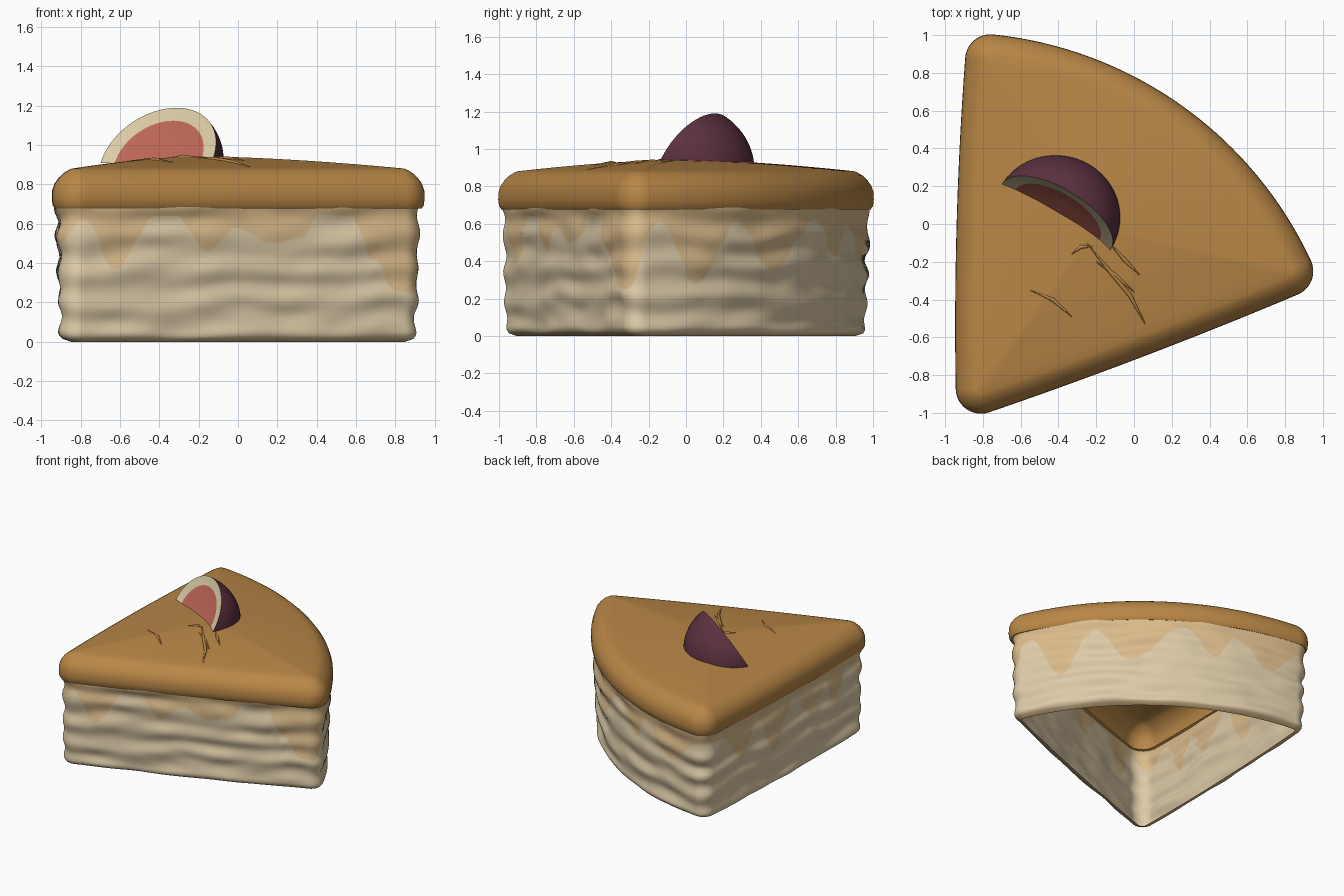
import bpy
import bmesh
import math
from mathutils import Vector, noise
from mathutils.bvhtree import BVHTree

if "Cube" in bpy.data.objects:
    bpy.data.objects.remove(bpy.data.objects["Cube"])


def material(name, red, green, blue):
    """Flat material from display colour values."""
    linear = [((c / 255 + 0.055) / 1.055) ** 2.4 for c in (red, green, blue)] + [1]
    mat = bpy.data.materials.new(name)
    mat.use_nodes = True
    mat.diffuse_color = linear
    mat.node_tree.nodes["Principled BSDF"].inputs["Base Color"].default_value = linear
    return mat


CREAM = material("cream sponge", 222, 203, 168)
DRIP = material("soaked drip", 220, 188, 140)
ICING = material("caramel icing", 184, 134, 70)
SKIN = material("purple skin", 92, 48, 64)
PITH = material("pale pith", 222, 206, 168)
FLESH = material("red flesh", 192, 104, 88)


def loft(bm, rings, mat_of_row=lambda row: 0, cap=False):
    """Join closed rings of equal length into a skin, optionally capping the last."""
    loops = [[bm.verts.new(p) for p in ring] for ring in rings]
    for row, (low, high) in enumerate(zip(loops, loops[1:])):
        for i in range(len(low)):
            j = (i + 1) % len(low)
            face = bm.faces.new((low[i], low[j], high[j], high[i]))
            face.material_index = mat_of_row(row)
    if cap:
        centre = sum((v.co for v in loops[-1]), Vector()) / len(loops[-1])
        tip = bm.verts.new(centre)
        for i, v in enumerate(loops[-1]):
            face = bm.faces.new((v, loops[-1][(i + 1) % len(loops[-1])], tip))
            face.material_index = mat_of_row(len(rings) - 1)


def finish(bm, name, mats, angle=50):
    mesh = bpy.data.meshes.new(name)
    bm.to_mesh(mesh)
    bm.free()
    obj = bpy.data.objects.new(name, mesh)
    bpy.context.collection.objects.link(obj)
    for mat in mats:
        mesh.materials.append(mat)
    bpy.ops.object.select_all(action="DESELECT")
    bpy.context.view_layer.objects.active = obj
    obj.select_set(True)
    bpy.ops.object.shade_smooth_by_angle(angle=math.radians(angle))
    return obj


# Slice plan: three corners joined by bowed edges, rounded by radius r
CORNERS = [Vector(c) for c in ((-0.81, -0.87), (0.815, -0.25), (-0.76, 0.87))]
BOWS = (0.015, 0.255, 0.02)
EDGE_STEPS, CORNER_STEPS = 130, 18


def edge_arc(k):
    a, b = CORNERS[k], CORNERS[(k + 1) % 3]
    half, bow = (b - a).length / 2, BOWS[k]
    radius = (half ** 2 + bow ** 2) / (2 * bow)
    normal = Vector((b.y - a.y, a.x - b.x)).normalized()
    mid = math.atan2(normal.y, normal.x)
    spread = math.asin(half / radius)
    return (a + b) / 2 - normal * (radius - bow), radius, mid - spread, mid + spread


def outline():
    """List of (core point, outward normal, position along the edge loop)."""
    points = []
    for k in range(3):
        centre, radius, start, end = edge_arc(k)
        for i in range(EDGE_STEPS):
            t = i / EDGE_STEPS
            angle = start + (end - start) * t
            n = Vector((math.cos(angle), math.sin(angle)))
            points.append((centre + n * radius, n, k + 0.9 * t))
        turn = (edge_arc((k + 1) % 3)[2] - end) % math.tau
        for i in range(CORNER_STEPS):
            t = i / CORNER_STEPS
            n = Vector((math.cos(end + turn * t), math.sin(end + turn * t)))
            points.append((CORNERS[(k + 1) % 3], n, k + 0.9 + 0.1 * t))
    return points


PLAN = outline()

# Drip edge: (position along the loop, height) of crests and troughs
DRIPS = ((0, .62), (.08, .37), (.2, .64), (.25, .64), (.34, .46), (.42, .58), (.52, .5),
         (.6, .53), (.66, .65), (.74, .64), (.81, .42), (.87, .26), (.93, .25), (1.03, .61),
         (1.13, .28), (1.24, .61), (1.35, .35), (1.52, .63), (1.62, .42), (1.68, .6),
         (1.8, .4), (1.92, .6), (2.05, .6), (2.17, .37), (2.26, .6), (2.36, .28),
         (2.48, .62), (2.6, .4), (2.68, .6), (2.74, .36), (2.82, .62), (2.92, .5), (3, .62))


def drip_height(s):
    for (s0, z0), (s1, z1) in zip(DRIPS, DRIPS[1:]):
        if s <= s1:
            t = (s - s0) / (s1 - s0)
            return z0 + (z1 - z0) * (1 - math.cos(math.pi * t)) / 2


# Sponge walls: an open shell with uneven layers
WALL_TOP, WALL_BOTTOM = 0.69, 0.015
LOWER, UPPER = 36, 14


def wall_point(core, n, z):
    p = core + n * 0.1
    wobble = noise.noise((p.x * 2, p.y * 2, z * 3))
    lumps = noise.noise((p.x * 4, p.y * 4, z * 11))
    layers = math.sin(math.tau * (z / 0.17 + 0.12) + 2.2 * wobble)
    r = 0.085 + 0.025 * z / WALL_TOP + 0.008 * layers + 0.012 * lumps
    r -= 0.03 * max(0, 1 - z / 0.05) ** 2
    p = core + n * r
    return (p.x, p.y, z)


def wall_ring(row):
    ring = []
    for core, n, s in PLAN:
        edge = drip_height(s)
        if row <= LOWER:
            z = WALL_BOTTOM + (edge - WALL_BOTTOM) * row / LOWER
        else:
            z = edge + (WALL_TOP - edge) * (row - LOWER) / UPPER
        ring.append(wall_point(core, n, z))
    return ring


bm = bmesh.new()
lip = [(c.x + n.x * 0.035, c.y + n.y * 0.035, 0.0) for c, n, s in PLAN]
rows = [lip] + [wall_ring(row) for row in range(LOWER + UPPER + 1)]
loft(bm, rows, lambda row: 1 if row == 0 or row > LOWER else 0)
finish(bm, "sponge_walls", [CREAM, DRIP], 80)

# Icing: rounded rim rising to a gentle crown
RIM = ((.1, .685), (.118, .677), (.13, .695), (.134, .73), (.132, .77), (.12, .805),
       (.1, .833), (.075, .857), (.05, .873), (.03, .881))
rings = [[(c.x + n.x * r, c.y + n.y * r, z) for c, n, s in PLAN] for r, z in RIM]
crown, (edge_r, edge_z) = Vector((-0.2, -0.02)), RIM[-1]
for step in range(1, 14):
    t = 1 - step / 14
    ring = []
    for c, n, s in PLAN:
        p = crown + (c + n * edge_r - crown) * t
        ring.append((p.x, p.y, edge_z + 0.062 * (1 - t ** 1.6)))
    rings.append(ring)
bm = bmesh.new()
loft(bm, rings, cap=True)
surface = BVHTree.FromBMesh(bm)
finish(bm, "icing", [ICING], 80)

# Small ridges torn into the icing
RIDGES = (((-.55, -.35), (-.43, -.4), (-.33, -.49)),
          ((-.25, -.1), (-.12, -.26), (-.02, -.38), (.06, -.53)),
          ((-.2, -.2), (-.1, -.27), (0, -.36)),
          ((-.13, -.1), (-.05, -.19), (.03, -.27)),
          ((-.33, -.16), (-.28, -.12), (-.22, -.12)))
for path in RIDGES:
    curve = bpy.data.curves.new("icing_ridge", "CURVE")
    curve.dimensions = "3D"
    curve.bevel_depth, curve.bevel_resolution = 0.011, 2
    spline = curve.splines.new("POLY")
    spline.points.add(len(path) - 1)
    for i, (point, (x, y)) in enumerate(zip(spline.points, path)):
        hit = surface.ray_cast(Vector((x, y, 2)), Vector((0, 0, -1)))[0]
        point.co = (x, y, hit.z, 1)
        point.radius = 0.2 if i in (0, len(path) - 1) else 1
    curve.materials.append(ICING)
    bpy.context.collection.objects.link(bpy.data.objects.new("icing_ridge", curve))

# Fruit half: tilted cut face with a domed skin behind, sunk into the icing
along = Vector((0.84, -0.54, 0)).normalized()
back = Vector((0.54, 0.84, 0)).normalized()
rise = (back * 0.5 + Vector((0, 0, 0.87))).normalized()
depth = along.cross(rise) * -1
if depth.dot(back) < 0:
    depth.negate()
middle = Vector((-0.41, 0.04, 0.93))


def fruit_ring(size, push):
    ring = []
    for i in range(64):
        a = math.tau * i / 64
        u, v = size * math.cos(a), size * math.sin(a)
        ring.append(middle + along * (0.335 * u + 0.02 * v) + rise * 0.3 * v + depth * push)
    return ring


DOME = 14
domes = [math.pi / 2 * (1 - k / DOME) for k in range(1, DOME + 1)]
rings = [fruit_ring(math.cos(a), 0.335 * math.sin(a)) for a in domes]
rings += [fruit_ring(0.77, 0.012), fruit_ring(0.4, 0.018)]
bm = bmesh.new()
loft(bm, rings, lambda row: 0 if row < DOME - 1 else 1 if row == DOME - 1 else 2, cap=True)
bmesh.ops.holes_fill(bm, edges=[e for e in bm.edges if e.is_boundary])
bmesh.ops.recalc_face_normals(bm, faces=bm.faces)
bmesh.ops.bisect_plane(bm, geom=bm.verts[:] + bm.edges[:] + bm.faces[:],
                       plane_co=(0, 0, 0.91), plane_no=(0, 0, 1), clear_inner=True)
finish(bm, "fruit_half", [SKIN, PITH, FLESH], 40)
